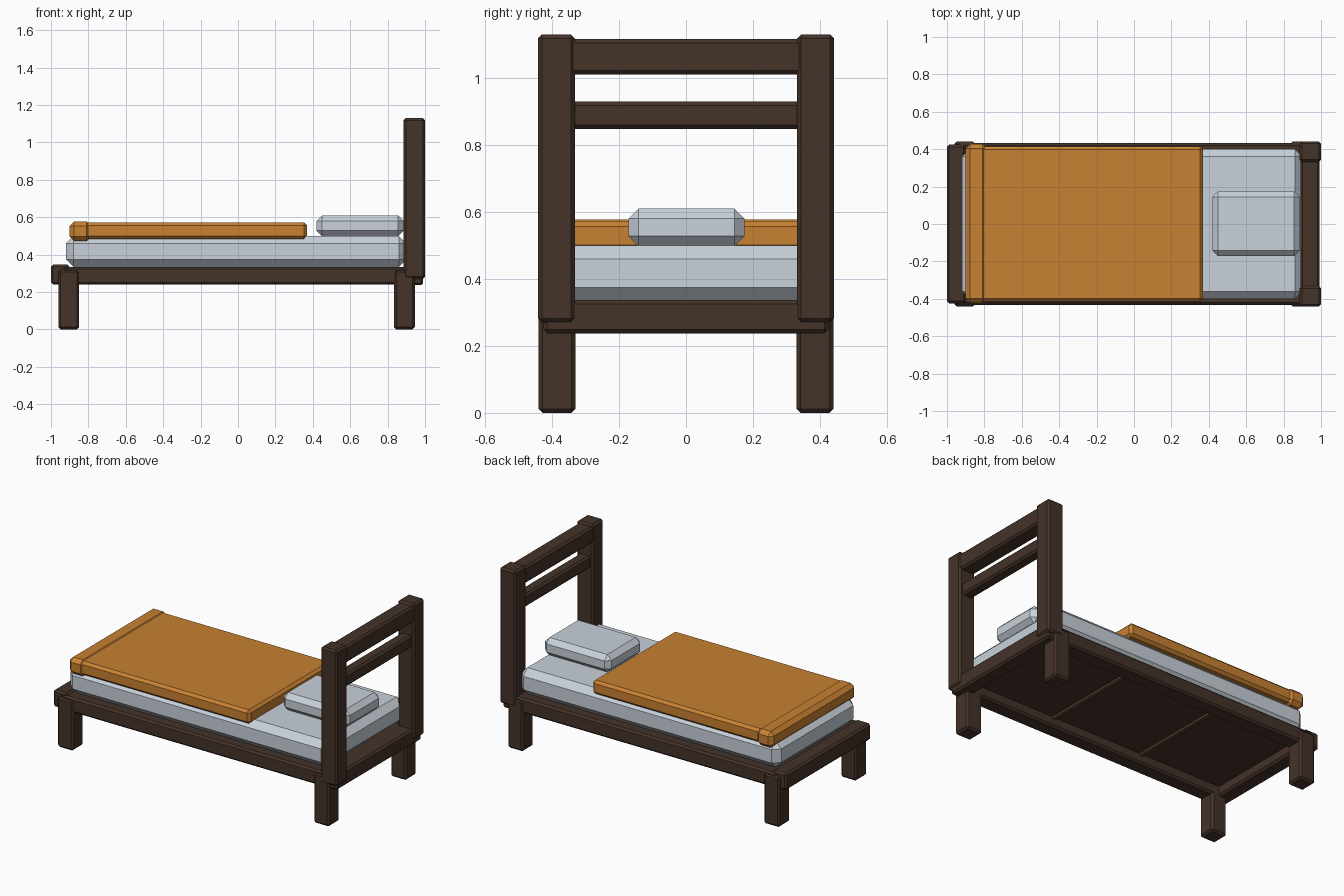
import bpy, bmesh
from mathutils import Vector

if "Cube" in bpy.data.objects:
    bpy.data.objects.remove(bpy.data.objects["Cube"])


def material(name, rgb):
    m = bpy.data.materials.new(name)
    m.diffuse_color = (*rgb, 1)
    m.use_nodes = True
    m.node_tree.nodes["Principled BSDF"].inputs["Base Color"].default_value = m.diffuse_color
    return m


WOOD = material("dark_wood", (0.058, 0.033, 0.022))
SLAT = material("slat_wood", (0.11, 0.06, 0.035))
LINEN = material("linen", (0.58, 0.64, 0.70))
ORANGE = material("orange_cloth", (0.58, 0.22, 0.032))


def block(name, x, y, z, mat, bevel=0.012):
    """Chamfered box from (min, max) ranges."""
    bm = bmesh.new()
    bmesh.ops.create_cube(bm, size=1)
    for v in bm.verts:
        v.co = Vector([(r[0] + r[1]) / 2 + c * (r[1] - r[0])
                       for r, c in zip((x, y, z), v.co)])
    if bevel:
        bmesh.ops.bevel(bm, geom=bm.edges[:], offset=bevel, segments=1,
                        affect='EDGES', profile=0.5)
    me = bpy.data.meshes.new(name)
    bm.to_mesh(me)
    bm.free()
    me.materials.append(mat)
    ob = bpy.data.objects.new(name, me)
    bpy.context.collection.objects.link(ob)
    return ob


# Legs, headboard posts and side rails, mirrored in y
for side, s in (("front", -1), ("back", 1)):
    def span(a, b):
        return tuple(sorted((a * s, b * s)))
    block(f"{side}_foot_leg", (-0.96, -0.85), span(0.33, 0.44), (0, 0.32), WOOD)
    block(f"{side}_head_leg", (0.835, 0.945), span(0.33, 0.44), (0, 0.32), WOOD)
    block(f"{side}_head_post", (0.885, 1.0), span(0.332, 0.442), (0.27, 1.13), WOOD)
    block(f"{side}_side_rail", (-0.94, 0.93), span(0.33, 0.432), (0.24, 0.335), WOOD)

# End rails and headboard rails
block("foot_rail", (-1.0, -0.9), (-0.425, 0.425), (0.24, 0.347), WOOD)
block("head_rail", (0.89, 0.99), (-0.425, 0.425), (0.237, 0.337), WOOD)
block("headboard_top_rail", (0.89, 0.993), (-0.37, 0.37), (1.01, 1.117), WOOD)
block("headboard_middle_rail", (0.905, 0.98), (-0.37, 0.37), (0.848, 0.93), WOOD)

# Base board with cross slats underneath
block("base_board", (-0.93, 0.92), (-0.36, 0.36), (0.30, 0.335), WOOD, 0)
for i, x in enumerate((0.31, -0.33)):
    block(f"slat_{i + 1}", (x - 0.012, x + 0.012), (-0.34, 0.34),
          (0.288, 0.31), SLAT, 0)

# Bedding
block("mattress", (-0.92, 0.9), (-0.4, 0.4), (0.335, 0.5), LINEN, 0.04)
block("pillow", (0.42, 0.885), (-0.172, 0.175), (0.498, 0.61), LINEN, 0.03)
block("blanket", (-0.88, 0.37), (-0.415, 0.415), (0.485, 0.572), ORANGE, 0.016)
block("blanket_fold", (-0.9, -0.785), (-0.422, 0.428), (0.473, 0.577), ORANGE, 0.024)
